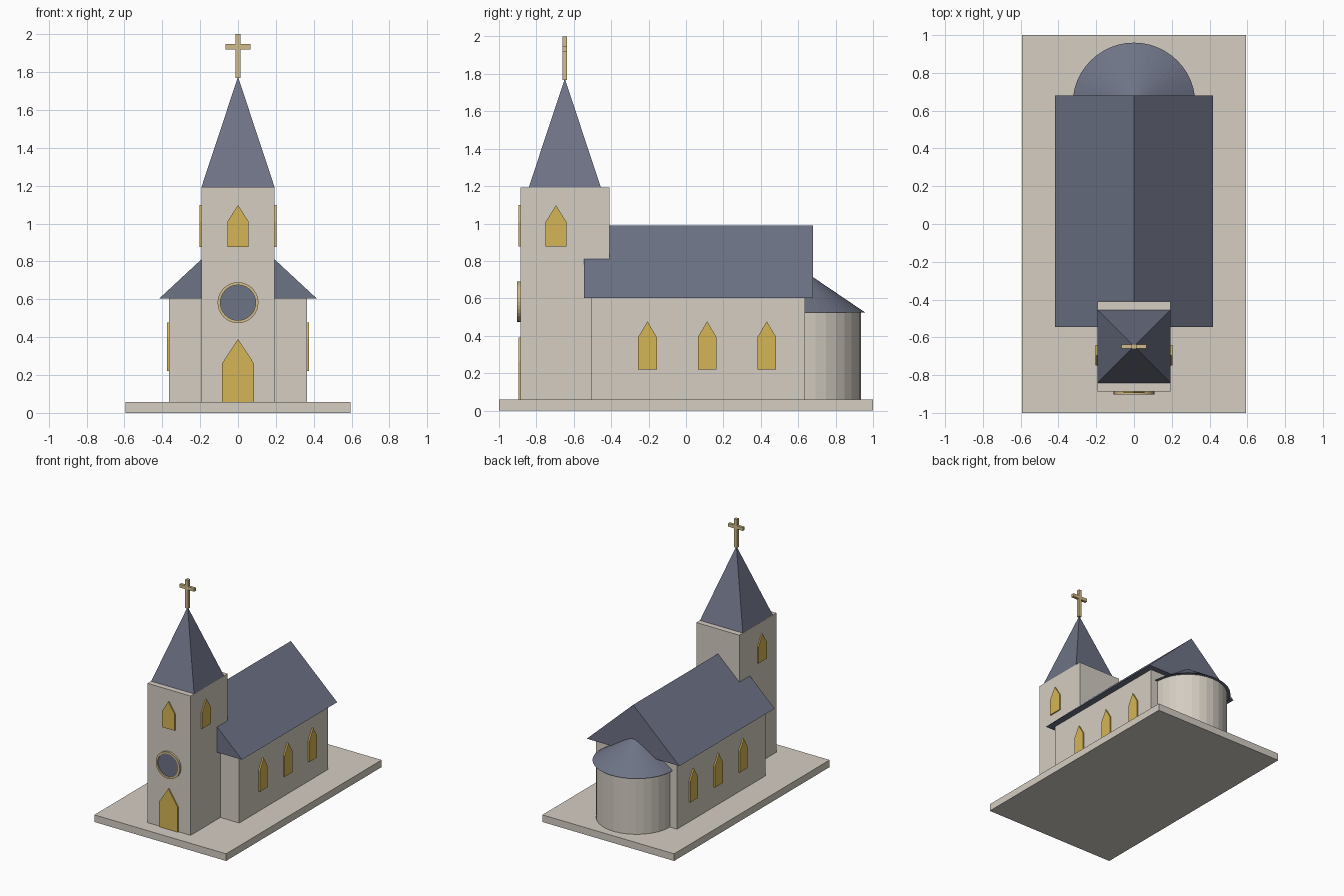
import bpy, bmesh, math
from mathutils import Matrix

if "Cube" in bpy.data.objects:
    bpy.data.objects.remove(bpy.data.objects["Cube"])


def material(name, rgb):
    m = bpy.data.materials.new(name)
    m.diffuse_color = (*rgb, 1)
    m.use_nodes = True
    m.node_tree.nodes["Principled BSDF"].inputs["Base Color"].default_value = m.diffuse_color
    return m


STONE = material("pale stone", (0.66, 0.61, 0.54))
SLATE = material("slate blue", (0.155, 0.172, 0.24))
GOLD = material("window gold", (0.66, 0.46, 0.09))
TAN = material("tan trim", (0.64, 0.50, 0.26))


def finish(name, bm, mat):
    bmesh.ops.recalc_face_normals(bm, faces=bm.faces[:])
    me = bpy.data.meshes.new(name)
    bm.to_mesh(me)
    bm.free()
    me.materials.append(mat)
    ob = bpy.data.objects.new(name, me)
    bpy.context.collection.objects.link(ob)
    return ob


def box(name, x, y, z, mat):
    bm = bmesh.new()
    bmesh.ops.create_cube(bm, size=1)
    for v in bm.verts:
        v.co = [a + (b - a) * (c + 0.5) for (a, b), c in zip((x, y, z), v.co)]
    return finish(name, bm, mat)


def prism(name, profile, y0, y1, mat, matrix=Matrix()):
    """Extrude an (x, z) profile along y, then place it."""
    bm = bmesh.new()
    face = bm.faces.new([bm.verts.new((x, y0, z)) for x, z in profile])
    ext = bmesh.ops.extrude_face_region(bm, geom=[face])["geom"]
    for v in ext:
        if isinstance(v, bmesh.types.BMVert):
            v.co.y = y1
    bm.transform(matrix)
    return finish(name, bm, mat)


def cone(name, r1, r2, z0, z1, x, y, sides, mat, turn=0.0):
    bm = bmesh.new()
    bmesh.ops.create_cone(bm, cap_ends=True, segments=sides, radius1=r1, radius2=r2, depth=z1 - z0)
    bm.transform(Matrix.Translation((x, y, (z0 + z1) / 2)) @ Matrix.Rotation(turn, 4, 'Z'))
    return finish(name, bm, mat)


def pointed(name, half, z0, shoulder, top, out, centre, wall, side):
    """Pointed plate on the front (side 0) or on a side wall (side -1 or 1)."""
    prof = [(-half, z0), (half, z0), (half, shoulder), (0, top), (-half, shoulder)]
    if side == 0:
        m = Matrix.Translation((centre, wall, 0))
    else:
        m = Matrix.Translation((side * wall, centre, 0)) @ Matrix.Rotation(side * math.pi / 2, 4, 'Z')
    return prism(name, prof, 0.0, -out, GOLD, m)


# Base slab, nave and its solid gable roof
box("base", (-0.593, 0.593), (-1, 1), (0, 0.058), STONE)
box("nave", (-0.364, 0.364), (-0.504, 0.635), (0.05, 0.61), STONE)
prism("nave_roof", [(-0.417, 0.603), (0.417, 0.603), (0, 0.99)], -0.545, 0.68, SLATE)

# Round apse with conical roof
cone("apse", 0.3, 0.3, 0.05, 0.53, 0, 0.635, 32, STONE)
cone("apse_roof", 0.325, 0, 0.523, 0.743, 0, 0.635, 48, SLATE)

# Tower and spire
box("tower", (-0.194, 0.194), (-0.886, -0.41), (0.05, 1.192), STONE)
cone("spire", 0.193 * math.sqrt(2), 0, 1.192, 1.775, 0, -0.648, 4, SLATE, math.pi / 4)

# Cross
box("cross_post", (-0.013, 0.013), (-0.661, -0.635), (1.768, 2.0), TAN)
box("cross_bar", (-0.066, 0.066), (-0.659, -0.637), (1.92, 1.947), TAN)

# Door and belfry windows
pointed("door", 0.084, 0.056, 0.262, 0.39, 0.0095, 0, -0.886, 0)
pointed("belfry_window_front", 0.056, 0.876, 1.01, 1.098, 0.0095, 0, -0.886, 0)
for side, label in ((-1, "left"), (1, "right")):
    pointed("belfry_window_" + label, 0.055, 0.876, 1.01, 1.098, 0.0095, -0.695, 0.194, side)
    # Nave windows
    for i, y in enumerate((-0.206, 0.113, 0.432)):
        pointed(f"nave_window_{label}_{i + 1}", 0.05, 0.22, 0.392, 0.477, 0.012, y, 0.364, side)

# Round window: glass disc inside a raised ring
N = 32
circle = lambda r: [(r * math.cos(2 * math.pi * i / N), 0.582 + r * math.sin(2 * math.pi * i / N)) for i in range(N)]
prism("round_window_glass", circle(0.096), -0.886, -0.895, SLATE)
bm = bmesh.new()
rings = [[bm.verts.new((x, y, z)) for x, z in circle(r)]
         for r, y in ((0.108, -0.88), (0.108, -0.903), (0.093, -0.903), (0.093, -0.88))]
for k in range(4):
    a, b = rings[k], rings[(k + 1) % 4]
    for i in range(N):
        j = (i + 1) % N
        bm.faces.new((a[i], a[j], b[j], b[i]))
finish("round_window_ring", bm, TAN)
